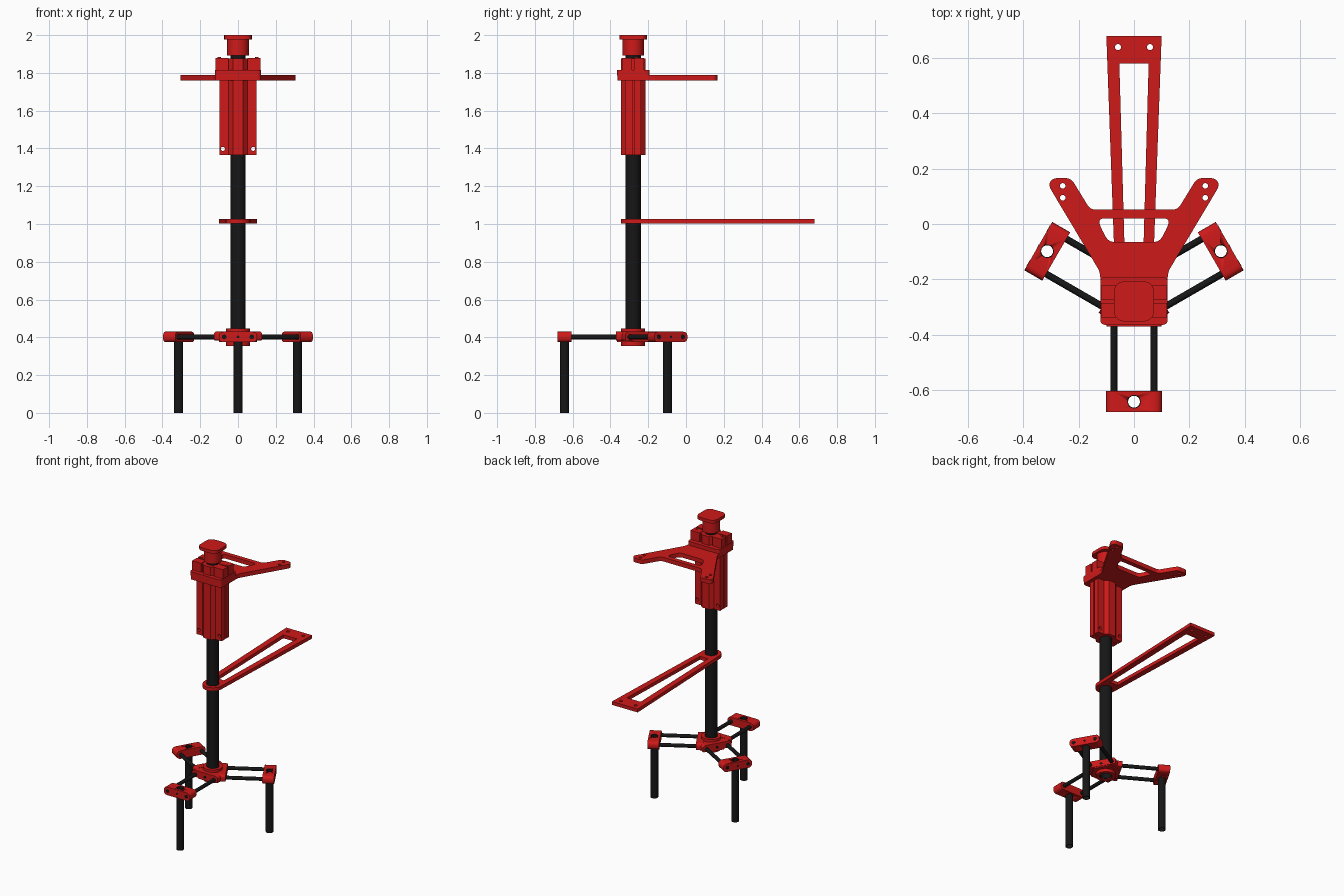
import bpy, bmesh
from math import pi, radians, cos, sin
from mathutils import Matrix, Vector

if "Cube" in bpy.data.objects:
    bpy.data.objects.remove(bpy.data.objects["Cube"])

CX = Vector((0, -0.28, 0))          # axis of the column


def material(name, col):
    m = bpy.data.materials.new(name)
    m.diffuse_color = (*col, 1)
    m.use_nodes = True
    m.node_tree.nodes["Principled BSDF"].inputs["Base Color"].default_value = m.diffuse_color
    return m


RED = material("red", (0.62, 0.01, 0.01))
BLACK = material("black", (0.008, 0.008, 0.008))


def finish(name, mesh, mat, M=Matrix(), smooth=True):
    ob = bpy.data.objects.new(name, mesh)
    bpy.context.collection.objects.link(ob)
    mesh.transform(M)
    mesh.materials.clear()
    mesh.materials.append(mat)
    if smooth:
        bpy.ops.object.select_all(action='DESELECT')
        ob.select_set(True)
        bpy.context.view_layer.objects.active = ob
        bpy.ops.object.shade_smooth_by_angle(angle=radians(30))
    return ob


def circle(x, y, r, n=28, a0=0.0):
    return [(x + r * cos(a0 + 2 * pi * i / n), y + r * sin(a0 + 2 * pi * i / n)) for i in range(n)]


def rounded(pts, r, seg=5):
    """Round every corner of a polygon with a small quadratic arc."""
    out = []
    for i, p in enumerate(pts):
        p = Vector(p)
        a, b = Vector(pts[i - 1]) - p, Vector(pts[(i + 1) % len(pts)]) - p
        s = p + a.normalized() * min(r, a.length * .49)
        e = p + b.normalized() * min(r, b.length * .49)
        for k in range(seg + 1):
            t = k / seg
            out.append(tuple(s * (1 - t) ** 2 + p * 2 * t * (1 - t) + e * t * t))
    return out


def rect(x0, x1, y0, y1):
    return [(x0, y0), (x1, y0), (x1, y1), (x0, y1)]


def slab(name, loops, z0, z1, mat=RED, M=Matrix()):
    """Extrude an outline (first loop) with holes (other loops) from z0 to z1."""
    cu = bpy.data.curves.new(name, 'CURVE')
    cu.dimensions, cu.fill_mode, cu.extrude = '2D', 'BOTH', (z1 - z0) / 2
    for loop in loops:
        sp = cu.splines.new('POLY')
        sp.points.add(len(loop) - 1)
        for q, (x, y) in zip(sp.points, loop):
            q.co = (x, y, 0, 1)
        sp.use_cyclic_u = True
    tmp = bpy.data.objects.new(name + "_curve", cu)
    bpy.context.collection.objects.link(tmp)
    bpy.context.view_layer.update()
    mesh = bpy.data.meshes.new_from_object(tmp.evaluated_get(bpy.context.evaluated_depsgraph_get()))
    bpy.data.objects.remove(tmp)
    bm = bmesh.new()
    bm.from_mesh(mesh)
    bmesh.ops.remove_doubles(bm, verts=bm.verts, dist=1e-5)
    bmesh.ops.recalc_face_normals(bm, faces=bm.faces)
    bm.to_mesh(mesh)
    bm.free()
    return finish(name, mesh, mat, M @ Matrix.Translation((0, 0, (z0 + z1) / 2)))


def tube(name, x, y, r, ri, z0, z1):
    return slab(name, [circle(x, y, r), circle(x, y, ri)], z0, z1, BLACK)


def drill(ob, x, y, r, z0, z1):
    """Cut a vertical hole."""
    cut = slab("hole_cutter", [circle(x, y, r)], z0, z1)
    m = ob.modifiers.new("hole", 'BOOLEAN')
    m.operation, m.object, m.solver = 'DIFFERENCE', cut, 'EXACT'
    dg = bpy.context.evaluated_depsgraph_get()
    dg.update()
    new = bpy.data.meshes.new_from_object(ob.evaluated_get(dg))
    ob.modifiers.clear()
    ob.data = new
    bpy.data.objects.remove(cut)


# Main column
tube("column", 0, CX.y, 0.041, 0.036, 0.36, 1.91)

# Profile plane (u, v) -> (sideways, up), extruded outward
OUT = Matrix(((0, 0, 1, 0), (1, 0, 0, 0), (0, 1, 0, 0), (0, 0, 0, 1)))

# Three legs with paired rods, clamps and hub arms
for i, deg in enumerate((-90, 30, 150)):
    a = radians(deg)
    M = Matrix.Translation(CX) @ Matrix.Rotation(a, 4, 'Z')
    lx, ly = 0.363 * cos(a), CX.y + 0.363 * sin(a)
    tube(f"leg_{i}", lx, ly, 0.0245, 0.0215, 0, 0.431)
    stadium = rounded(rect(-0.101, 0.101, 0.374, 0.43), 0.027)
    clamp = slab(f"leg_clamp_{i}", [stadium], 0.325, 0.4, RED, M @ OUT)
    drill(clamp, lx, ly, 0.0235, 0.3, 0.5)
    for s in (-0.073, 0.073):
        slab(f"rod_{i}", [circle(s, 0.402, 0.0125, 20)], 0.05, 0.33, BLACK, M @ OUT)
        slab(f"rod_end_{i}", [circle(s, 0.402, 0.0125, 20)], 0.395, 0.401, BLACK, M @ OUT)
    slab(f"clamp_screw_{i}", [circle(0, 0.402, 0.007, 16)], 0.395, 0.401, BLACK, M @ OUT)
    arm = [(-0.1, 0.384), (0.1, 0.384), (0.1, 0.42), (0.085, 0.43), (-0.085, 0.43), (-0.1, 0.42)]
    slab(f"hub_arm_{i}", [rounded(arm, 0.008)], 0.045, 0.09, RED, M @ OUT)
    slab(f"hub_screw_{i}", [circle(0, 0.402, 0.009, 16)], 0.085, 0.0915, BLACK, M @ OUT)

# Hub core and collar
slab("hub_plate", [[(x, y + CX.y) for x, y in circle(0, 0, 0.1, 6)],
                   circle(0, CX.y, 0.04)], 0.376, 0.428)
slab("hub_collar", [circle(0, CX.y, 0.063, 40), circle(0, CX.y, 0.04)], 0.355, 0.447)

# Middle bracket: ring round the column and a slotted arm
ring = [(0.065 * cos(radians(t)), CX.y + 0.065 * sin(radians(t))) for t in range(180, 361, 12)]
slab("middle_bracket",
     [ring + [(0.1, 0.68), (-0.1, 0.68)], circle(0, CX.y, 0.04),
      [(-0.031, -0.2), (0.031, -0.2), (0.053, 0.58), (-0.053, 0.58)],
      circle(0.058, 0.64, 0.011), circle(-0.058, 0.64, 0.011)], 1.002, 1.026)

# Split sleeve with bolted flanges
slab("sleeve", [circle(0, CX.y, 0.065 / cos(pi / 8), 8, pi / 8), circle(0, CX.y, 0.04)], 1.365, 1.77)
FACE = Matrix.Translation(CX) @ Matrix.Rotation(pi / 2, 4, 'X')
for s in (-1, 1):
    for lo, hi in ((-0.042, -0.004), (0.004, 0.042)):
        slab("sleeve_flange", [rect(*sorted((s * 0.05, s * 0.098)), 1.365, 1.77),
                               circle(s * 0.08, 1.398, 0.011, 20)], lo, hi, RED, FACE)

# Forked upper plate
half = [(0.122, -0.362), (0.122, -0.175), (0.31, 0.14), (0.295, 0.166), (0.228, 0.166), (0.158, 0.052)]
outline = rounded(half + [(-x, y) for x, y in reversed(half)], 0.02)
slot = rounded([(0.128, 0.02), (0.122, -0.01), (0.092, -0.065), (-0.092, -0.065), (-0.122, -0.01),
                (-0.128, 0.02)], 0.022)
holes = [circle(s * 0.258, y, 0.01, 20) for s in (-1, 1) for y in (0.138, 0.095)]
slab("fork_plate", [outline, slot] + holes, 1.76, 1.789)
slab("fork_block", [rounded(rect(-0.122, 0.122, -0.365, -0.192), 0.02)], 1.785, 1.816)

# Top clamp: two jaws round a central boss
for s in (-1, 1):
    slab("top_jaw", [rect(*sorted((s * 0.05, s * 0.12)), -0.338, -0.285)], 1.81, 1.88)
    slab("top_jaw", [rect(*sorted((s * 0.05, s * 0.12)), -0.275, -0.222)], 1.81, 1.88)
    slab("jaw_screw", [circle(s * 0.1, -0.262, 0.009, 16)], 1.875, 1.883, RED)
slab("top_boss", [circle(0, CX.y, 0.065 / cos(pi / 8), 8, pi / 8)], 1.81, 1.876)

# End knob: plug, neck and rounded square cap
slab("knob_body", [circle(0, CX.y, 0.057, 40)], 1.893, 1.98)
slab("knob_cap", [rounded(rect(-0.073, 0.073, -0.353, -0.207), 0.045, 8)], 1.978, 2.0)
